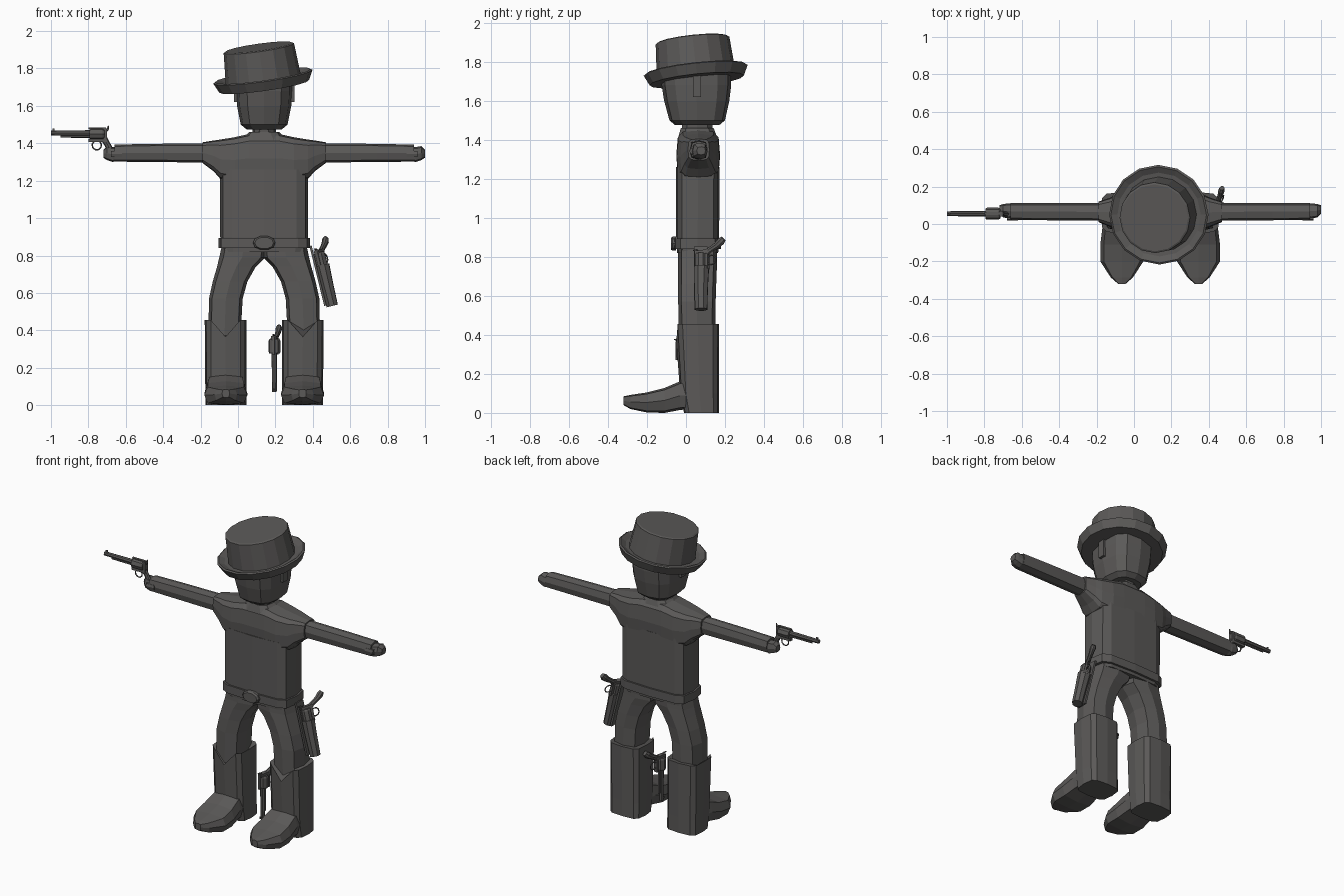
import bpy, bmesh, math
from mathutils import Vector, Matrix

CX = 0.14   # body centre line in x
CY = 0.06

mat = bpy.data.materials.new("charcoal")
mat.diffuse_color = (0.105, 0.101, 0.098, 1)


def finish(name, bm):
    bmesh.ops.recalc_face_normals(bm, faces=bm.faces[:])
    me = bpy.data.meshes.new(name)
    bm.to_mesh(me)
    bm.free()
    me.materials.append(mat)
    ob = bpy.data.objects.new(name, me)
    bpy.context.collection.objects.link(ob)
    return ob


def skin(bm, rings):
    """Join rings of points into a closed, capped skin."""
    vs = [[bm.verts.new(p) for p in r] for r in rings]
    n = len(vs[0])
    for a, b in zip(vs, vs[1:]):
        for i in range(n):
            bm.faces.new((a[i], a[(i + 1) % n], b[(i + 1) % n], b[i]))
    bm.faces.new(vs[0][::-1])
    bm.faces.new(vs[-1])
    return vs


def oval(u0, u1, v0, v1, n, e):
    """Super-ellipse outline filling the given bounds."""
    out = []
    for i in range(n):
        c, s = math.cos(2 * math.pi * i / n), math.sin(2 * math.pi * i / n)
        f = lambda k: 0 if abs(k) < 1e-6 else math.copysign(abs(k) ** (2 / e), k)
        out.append(((u0 + u1) / 2 + (u1 - u0) / 2 * f(c), (v0 + v1) / 2 + (v1 - v0) / 2 * f(s)))
    return out


def loft(bm, axis, rings, n=8, e=3, side=1):
    """Rings (t, u0, u1, v0, v1) along an axis; x is measured from the body centre."""
    pts = []
    for t, *b in rings:
        o = oval(*b, n, e)
        if axis == "z":
            r = [(u, v, t) for u, v in o]
        elif axis == "x":
            r = [(t, u, v) for u, v in o]
        else:
            r = [(u, t, v) for u, v in o]
        pts.append([(CX + side * x, y, z) for x, y, z in r])
    return skin(bm, pts)


def lofted(name, axis, rings, n=8, e=3, side=1):
    bm = bmesh.new()
    loft(bm, axis, rings, n, e, side)
    return finish(name, bm)


def tube(bm, path, n=8, flat=1.0):
    """Tube through (x, z, radius) points in the local xz plane."""
    P = [Vector((x, 0, z)) for x, z, r in path]
    rings = []
    for i, p in enumerate(P):
        t = (P[min(i + 1, len(P) - 1)] - P[max(i - 1, 0)]).normalized()
        nrm = Vector((0, 1, 0)).cross(t)
        r = path[i][2]
        rings.append([p + nrm * r * math.cos(2 * math.pi * k / n)
                      + Vector((0, r * flat * math.sin(2 * math.pi * k / n), 0)) for k in range(n)])
    skin(bm, rings)


def box(bm, lo, hi):
    m = Matrix.Translation([(a + b) / 2 for a, b in zip(lo, hi)]) @ Matrix.Diagonal(
        [b - a for a, b in zip(lo, hi)] + [1])
    bmesh.ops.create_cube(bm, size=1, matrix=m)


def frame(origin, along, down):
    """Placement with local x along the barrel and local -z towards the grip."""
    x = Vector(along).normalized()
    z = -Vector(down)
    z = (z - x * z.dot(x)).normalized()
    m = Matrix((x, z.cross(x), z)).transposed().to_4x4()
    return Matrix.Translation(origin) @ m


def revolver(name, m):
    bm = bmesh.new()
    tube(bm, [(0, 0.003, 0.013), (0.21, 0.003, 0.015)])                     # barrel
    tube(bm, [(0.05, -0.015, 0.007), (0.21, -0.015, 0.008)], 6)             # ejector rod
    tube(bm, [(0.205, -0.002, 0.028), (0.215, -0.002, 0.032),
              (0.275, -0.002, 0.032), (0.285, -0.002, 0.026)])              # cylinder
    box(bm, (0.2, -0.012, -0.045), (0.3, 0.012, -0.03))                     # lower frame
    box(bm, (0.2, -0.008, 0.025), (0.295, 0.008, 0.032))                    # top strap
    box(bm, (0.28, -0.014, -0.045), (0.3, 0.014, 0.028))                    # recoil plate
    box(bm, (0.008, -0.003, 0.012), (0.02, 0.003, 0.027))                   # front sight
    tube(bm, [(0.29, 0.01, 0.008), (0.305, 0.025, 0.006), (0.307, 0.042, 0.003)], 6)  # hammer
    tube(bm, [(0.285, -0.03, 0.018), (0.303, -0.06, 0.016), (0.318, -0.09, 0.018),
              (0.337, -0.115, 0.022), (0.35, -0.13, 0.016)], 8, 0.8)        # grip
    tube(bm, [(0.245 + 0.025 * math.cos(a), -0.062 - 0.025 * math.sin(a), 0.004)
              for a in [math.radians(d) for d in range(-50, 231, 40)]], 6)  # trigger guard
    bm.transform(m)
    return finish(name, bm)


# Torso, shoulders and neck
lofted("torso", "z", [(0.82, -0.225, 0.225, -0.045, 0.165), (0.9, -0.235, 0.235, -0.05, 0.17),
                      (1.26, -0.235, 0.235, -0.05, 0.172)], 12, 4.5)
half = [(0.33, 0.01, 0.12, 1.295, 1.405), (0.27, -0.015, 0.14, 1.25, 1.415),
        (0.235, -0.03, 0.155, 1.21, 1.42), (0.16, -0.048, 0.172, 1.19, 1.432), (0.08, -0.05, 0.175, 1.19, 1.45)]
lofted("shoulders", "x", [(-h[0], *h[1:]) for h in half] + half[::-1], 12, 4)
lofted("collar", "z", [(1.41, -0.13, 0.13, -0.045, 0.165), (1.46, -0.08, 0.08, -0.03, 0.145)], 10, 2.6)
lofted("neck", "z", [(1.4, -0.06, 0.06, -0.02, 0.135), (1.5, -0.065, 0.065, -0.025, 0.14)], 10, 2.4)

# Belt and buckle
lofted("belt", "z", [(0.84, -0.245, 0.245, -0.06, 0.18), (0.893, -0.245, 0.245, -0.06, 0.18)], 12, 4.5)
lofted("buckle", "y", [(-0.078, -0.05, 0.05, 0.836, 0.898), (-0.068, -0.06, 0.06, 0.83, 0.905),
                       (-0.05, -0.06, 0.06, 0.83, 0.905)], 10, 2.2)

# Head with ears
lofted("head", "z", [(1.475, -0.095, 0.095, -0.055, 0.17), (1.5, -0.125, 0.125, -0.085, 0.2),
                     (1.6, -0.145, 0.145, -0.112, 0.222), (1.68, -0.15, 0.15, -0.125, 0.232),
                     (1.76, -0.15, 0.15, -0.125, 0.232)], 12, 2.8)
bm = bmesh.new()
for s in (-1, 1):
    x = sorted((CX + s * 0.13, CX + s * 0.162))
    box(bm, (x[0], 0.035, 1.62), (x[1], 0.077, 1.73))
finish("ears", bm)

# Hat: turned profile, tipped to one side and forward
bm = bmesh.new()
prof = [(0.18, 0.0), (0.243, 0.0), (0.268, 0.052), (0.258, 0.058), (0.225, 0.042), (0.202, 0.04),
        (0.19, 0.207), (0.18, 0.212)]
skin(bm, [[(r * math.cos(2 * math.pi * k / 16), r * math.sin(2 * math.pi * k / 16), z)
           for k in range(16)] for r, z in prof])
bm.transform(Matrix.Translation((0.14, 0.055, 1.705)) @ Matrix.Rotation(math.radians(-8), 4, "Y")
             @ Matrix.Rotation(math.radians(6), 4, "X"))
finish("hat", bm)

# Limbs, mirrored about the body centre
for s, label in ((-1, "right"), (1, "left")):
    lofted(label + "_sleeve", "x", [(0.3, 0.018, 0.112, 1.297, 1.4), (0.6, 0.02, 0.112, 1.3, 1.397),
                                    (0.8, 0.022, 0.112, 1.302, 1.393)], 8, 3, s)
    lofted(label + "_hand", "x", [(0.77, 0.035, 0.105, 1.31, 1.38), (0.81, 0.03, 0.11, 1.3, 1.38),
                                  (0.84, 0.035, 0.107, 1.31, 1.385), (0.86, 0.055, 0.1, 1.323, 1.365)], 8, 3, s)
    lofted(label + "_thumb", "x", [(0.76, 0.018, 0.04, 1.325, 1.36), (0.82, 0.018, 0.045, 1.325, 1.36)], 6, 3, s)
    lofted(label + "_trouser_leg", "z", [(0.86, -0.01, 0.225, -0.04, 0.16), (0.79, -0.005, 0.24, -0.04, 0.16),
                                         (0.74, 0.045, 0.252, -0.04, 0.158), (0.66, 0.09, 0.275, -0.04, 0.155),
                                         (0.57, 0.115, 0.295, -0.04, 0.152), (0.3, 0.13, 0.3, -0.035, 0.15)],
           8, 3.5, s)
    # Boot shaft with a notched front
    bm = bmesh.new()
    vs = loft(bm, "z", [(0, 0.095, 0.315, -0.01, 0.168), (0.1, 0.095, 0.315, -0.03, 0.168),
                        (0.455, 0.095, 0.318, -0.05, 0.17)], 12, 4, s)
    min(vs[-1], key=lambda v: v.co.y).co.z = 0.365
    finish(label + "_boot_shaft", bm)
    c = 0.205
    lofted(label + "_boot_foot", "y", [(y, c - w, c + w, z0, z1) for y, w, z0, z1 in (
        (-0.32, 0.02, 0.04, 0.085), (-0.285, 0.06, 0.02, 0.092), (-0.2, 0.115, 0.002, 0.105),
        (-0.11, 0.115, 0.0, 0.128), (-0.03, 0.105, 0.015, 0.162), (0.03, 0.1, 0.02, 0.162))], 8, 4, s)

# Revolvers: in the hand, between the boots, and in the holster
revolver("hand_revolver", frame((-1, 0.055, 1.452), (1, 0, 0), (0, 0, -1)))
revolver("loose_revolver", frame((0.195, -0.02, 0.07), (0, 0, 1), (0.2, 0.98, 0)))
hm = frame((0.5, 0.075, 0.54), (-0.24, 0, 0.97), (0.42, 0.9, 0.1))
revolver("holstered_revolver", hm)

# Holster pouch and hanging strap
bm = bmesh.new()
tube(bm, [(-0.01, -0.003, 0.034), (0.12, -0.003, 0.038), (0.215, -0.005, 0.042)], 8, 0.95)
bm.transform(hm)
finish("holster", bm)
bm = bmesh.new()
box(bm, (0.0, -0.035, 0.028), (0.33, 0.035, 0.04))
bm.transform(frame((0.5, 0.075, 0.54), (-0.24, 0, 0.97), (1, 0, 0)))
finish("holster_strap", bm)
